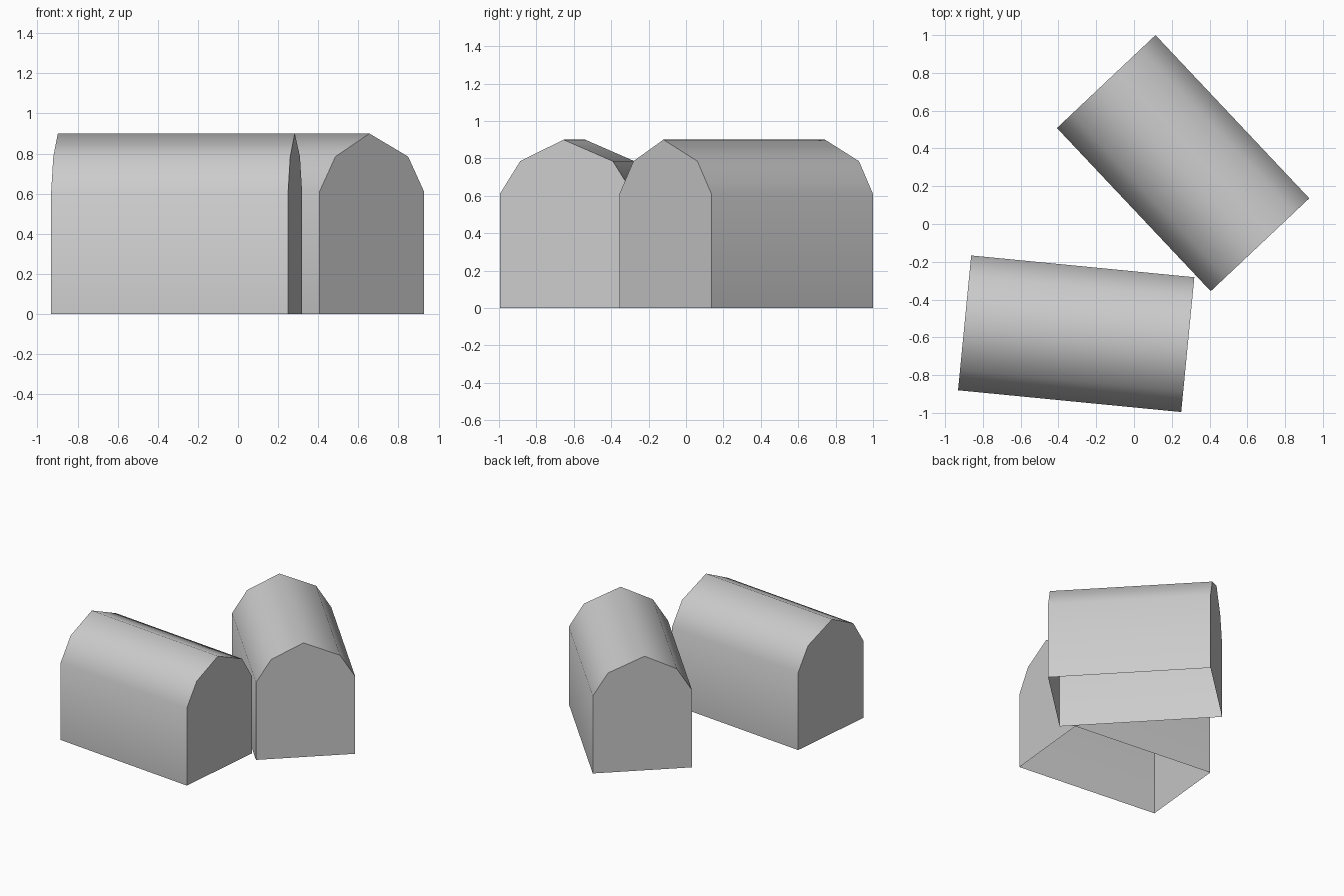
import bpy
import bmesh
import math

cube = bpy.data.objects.get("Cube")
if cube:
    bpy.data.objects.remove(cube, do_unlink=True)

# One plain grey for everything
grey = bpy.data.materials.new("plain_grey")
grey.use_nodes = True
colour = (0.6, 0.6, 0.6, 1.0)
grey.diffuse_color = colour
grey.node_tree.nodes["Principled BSDF"].inputs["Base Color"].default_value = colour

LENGTH, HALF_WIDTH = 1.187, 0.3585
# Cross-section from one foot, over the gambrel roof, to the other foot
PROFILE = [(-HALF_WIDTH, 0), (-HALF_WIDTH, 0.61), (-0.249, 0.785), (-0.016, 0.9),
           (0.249, 0.785), (HALF_WIDTH, 0.61), (HALF_WIDTH, 0)]


def barn_shell(name, x, y, angle):
    """Thin barn-shaped shell, closed at both ends and open underneath."""
    bm = bmesh.new()
    ends = [[bm.verts.new((s * LENGTH / 2, py, pz)) for py, pz in PROFILE]
            for s in (-1, 1)]
    back, front = ends
    # Walls and roof
    for i in range(len(PROFILE) - 1):
        bm.faces.new((back[i], front[i], front[i + 1], back[i + 1]))
    # Gable ends
    bm.faces.new(back)
    bm.faces.new(front[::-1])
    bmesh.ops.recalc_face_normals(bm, faces=bm.faces)
    # Keep the normals pointing outwards
    bm.faces.ensure_lookup_table()
    if bm.faces[0].normal.y > 0:
        bmesh.ops.reverse_faces(bm, faces=bm.faces)

    mesh = bpy.data.meshes.new(name)
    bm.to_mesh(mesh)
    bm.free()
    mesh.materials.append(grey)
    obj = bpy.data.objects.new(name, mesh)
    obj.location = (x, y, 0)
    obj.rotation_euler.z = math.radians(angle)
    bpy.context.collection.objects.link(obj)

    # Smooth over the roof bends, sharp at the gables
    bpy.ops.object.select_all(action="DESELECT")
    obj.select_set(True)
    bpy.context.view_layer.objects.active = obj
    bpy.ops.object.shade_smooth_by_angle(angle=math.radians(60))


barn_shell("front_barn", -0.306, -0.581, -5.57)
barn_shell("rear_barn", 0.26, 0.322, -46.7)
